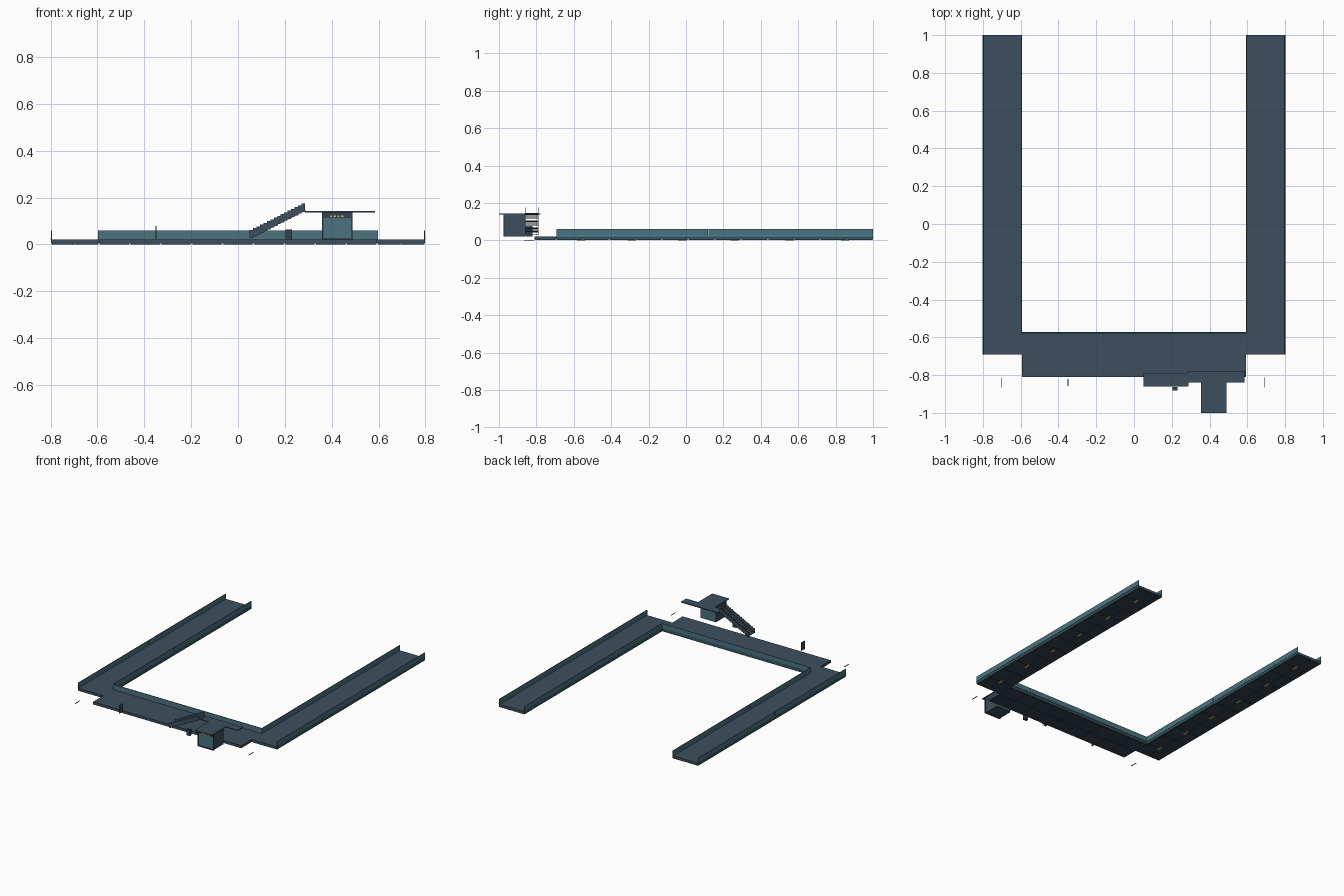
import bpy, bmesh

if "Cube" in bpy.data.objects:
    bpy.data.objects.remove(bpy.data.objects["Cube"])

def mat(name, c):
    m = bpy.data.materials.new(name)
    m.diffuse_color = (*c, 1)
    m.use_nodes = True
    m.node_tree.nodes["Principled BSDF"].inputs["Base Color"].default_value = m.diffuse_color
    return m

SLATE = mat("slate metal", (0.046, 0.078, 0.110))
DARK = mat("dark metal", (0.035, 0.055, 0.075))
GLASS = mat("blue grey panel", (0.075, 0.170, 0.215))
TEAL = mat("teal light", (0.02, 0.36, 0.36))
AMBER = mat("amber light", (0.75, 0.42, 0.10))

def boxes(name, material, items):
    """One object from boxes given as (x0, x1, y0, y1, z0, z1)."""
    bm = bmesh.new()
    for x0, x1, y0, y1, z0, z1 in items:
        vs = bmesh.ops.create_cube(bm, size=1)["verts"]
        for v in vs:
            v.co.x = x1 if v.co.x > 0 else x0
            v.co.y = y1 if v.co.y > 0 else y0
            v.co.z = z1 if v.co.z > 0 else z0
    me = bpy.data.meshes.new(name)
    bm.to_mesh(me)
    bm.free()
    me.materials.append(material)
    ob = bpy.data.objects.new(name, me)
    bpy.context.collection.objects.link(ob)
    return ob

def tiles(x0, x1, y0, y1, nx, ny, gap=0.004):
    dx, dy = (x1 - x0) / nx, (y1 - y0) / ny
    return [(x0 + i * dx + gap, x0 + (i + 1) * dx - gap,
             y0 + j * dy + gap, y0 + (j + 1) * dy - gap, 0.001, 0.005)
            for i in range(nx) for j in range(ny)]

# U-shaped deck
for side, x0, x1 in (("left", -0.798, -0.594), ("right", 0.594, 0.798)):
    boxes(side + "_deck", SLATE, [(x0, x1, -0.692, 1.0, 0.004, 0.022)])
    boxes(side + "_underside_tiles", DARK, tiles(x0, x1, -0.692, 1.0, 2, 12))
    # lamps below each arm
    xm = (x0 + x1) / 2
    boxes(side + "_under_lamps", AMBER,
          [(xm - 0.008, xm + 0.008, y - 0.022, y + 0.022, 0, 0.004)
           for y in (-0.56, -0.29, -0.02, 0.26, 0.555, 0.85)])
boxes("bridge_deck", SLATE, [(-0.594, 0.594, -0.81, -0.577, 0.004, 0.022)])
boxes("bridge_underside_tiles", DARK, tiles(-0.594, 0.594, -0.81, -0.577, 9, 2))

# thin parapet walls with light strips at their feet
T = 0.002
for name, x, y0, out in (("left_outer", -0.797, -0.692, -1), ("left_inner", -0.596, -0.577, 1),
                         ("right_inner", 0.596, -0.577, -1), ("right_outer", 0.797, -0.692, 1)):
    boxes(name + "_wall", GLASS, [(x - T, x + T, y0, 0.118, 0.022, 0.06),
                                  (x - T, x + T, 0.120, 1.0, 0.022, 0.06)])
    a, b = sorted((x + out * T * 0.5, x + out * (T + 0.002)))
    boxes(name + "_light_strip", TEAL, [(a, b, y0, 1.0, 0.022, 0.025)])
boxes("bridge_wall", GLASS, [(-0.596, 0.596, -0.579, -0.575, 0.022, 0.06)])
boxes("bridge_light_strip", TEAL, [(-0.594, 0.594, -0.576, -0.573, 0.022, 0.025)])

# staircase: treads between thin stepped side panels
N = 16
treads, sides = [], []
for i in range(N):
    x0, x1 = 0.05 + i * 0.0147, 0.05 + (i + 1) * 0.0147
    z = 0.027 + i * 0.0075
    treads.append((x0, x1 + 0.004, -0.858, -0.792, z + 0.004, z + 0.008))
    for y in (-0.860, -0.792):
        sides.append((x0, x1, y, y + 0.003, z, z + 0.035))
boxes("stair_treads", SLATE, treads)
boxes("stair_side_panels", SLATE, sides)

# raised walkway and booth roof
boxes("walkway", SLATE, [(0.285, 0.585, -0.838, -0.778, 0.137, 0.143)])
boxes("booth_roof", SLATE, [(0.354, 0.49, -1.0, -0.838, 0.137, 0.143)])

# booth
boxes("booth_body", SLATE, [(0.362, 0.484, -0.97, -0.86, 0.022, 0.137)])
boxes("booth_frame", DARK,
      [(x, x + 0.006, -0.976, -0.968, 0.02, 0.137) for x in (0.358, 0.482)]
      + [(0.358, 0.488, -0.976, -0.968, 0.02, 0.028)])
boxes("booth_window", GLASS, [(0.364, 0.482, -0.973, -0.969, 0.028, 0.114),
                              (0.364, 0.482, -0.862, -0.857, 0.028, 0.130)])
boxes("booth_sign_band", DARK, [(0.364, 0.482, -0.974, -0.969, 0.114, 0.137)])
boxes("booth_sign_lights", AMBER,
      [(0.392 + i * 0.016, 0.402 + i * 0.016, -0.976, -0.972, 0.118, 0.124) for i in range(4)])

# small fittings in front of the bridge
boxes("marker_post", SLATE, [(-0.353, -0.347, -0.857, -0.82, 0.022, 0.08)])
boxes("control_box", DARK, [(0.203, 0.231, -0.882, -0.864, 0.022, 0.065)])
boxes("ground_strips", SLATE,
      [(x - 0.002, x + 0.002, -0.865, -0.812, 0.0, 0.003) for x in (-0.7, 0.692)])
